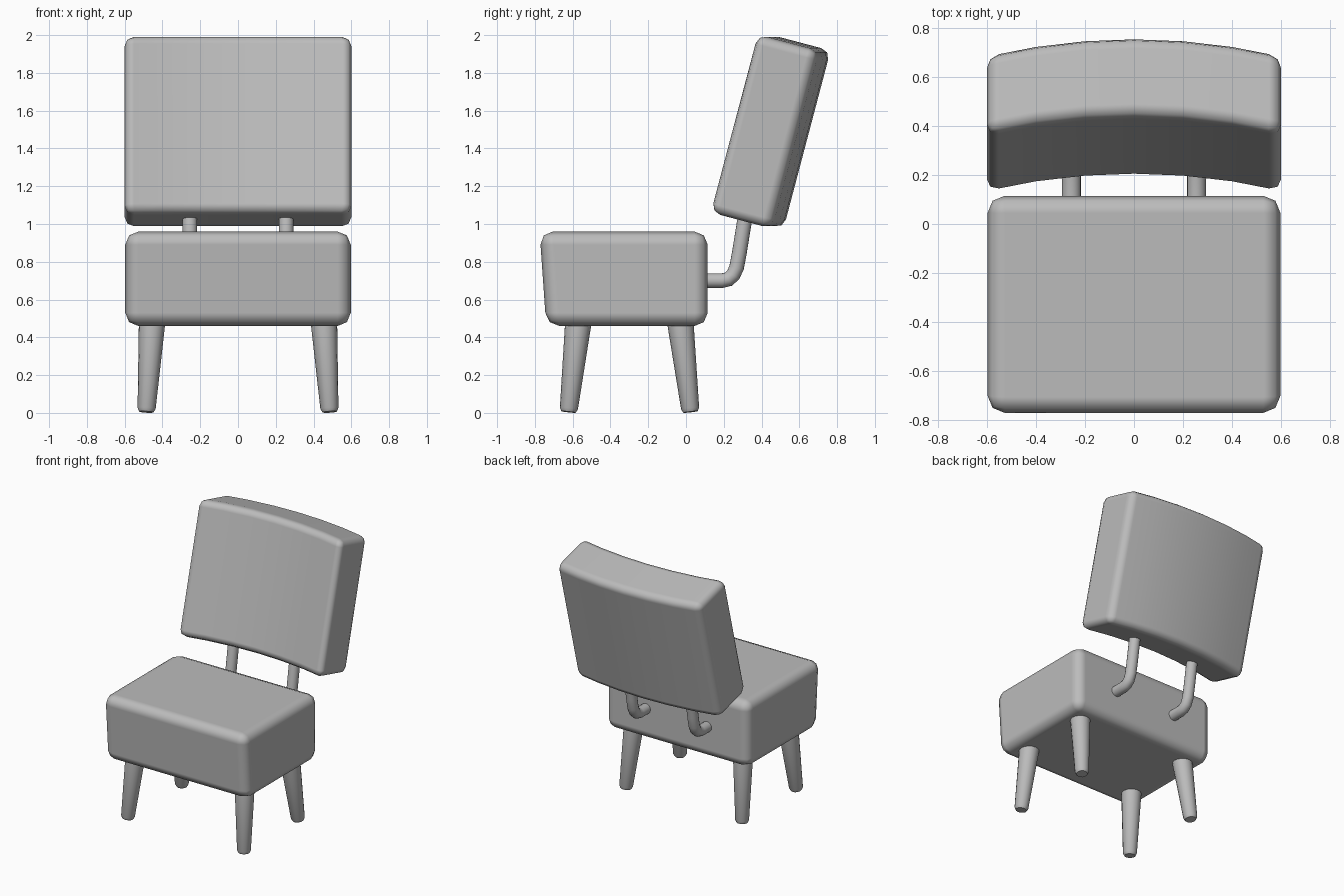
import bpy, bmesh
from math import radians, sin, cos
from mathutils import Vector

if "Cube" in bpy.data.objects:
    bpy.data.objects.remove(bpy.data.objects["Cube"], do_unlink=True)

grey = bpy.data.materials.new("plain_grey")
grey.use_nodes = True
colour = (0.5, 0.5, 0.5, 1)
grey.diffuse_color = colour
grey.node_tree.nodes["Principled BSDF"].inputs["Base Color"].default_value = colour


def finish(name, bm, bevel=0, segments=2):
    """Turn a bmesh into a smooth shaded object with optional rounded edges."""
    bmesh.ops.recalc_face_normals(bm, faces=bm.faces[:])
    mesh = bpy.data.meshes.new(name)
    bm.to_mesh(mesh)
    bm.free()
    mesh.materials.append(grey)
    ob = bpy.data.objects.new(name, mesh)
    bpy.context.collection.objects.link(ob)
    bpy.ops.object.select_all(action='DESELECT')
    ob.select_set(True)
    bpy.context.view_layer.objects.active = ob
    bpy.ops.object.shade_smooth_by_angle(angle=radians(50))
    if bevel:
        mod = ob.modifiers.new("rounded_edges", 'BEVEL')
        mod.width, mod.segments = bevel, segments
        mod.limit_method, mod.angle_limit = 'ANGLE', radians(40)
        mod.harden_normals = True
    return ob


def slab(profile, half_width, steps, sag=0):
    """Sweep a (y, z) outline across x, bowing the ends forward by sag."""
    bm = bmesh.new()
    rings = []
    for i in range(steps + 1):
        u = 2 * i / steps - 1
        rings.append([bm.verts.new((u * half_width, y - sag * u * u, z)) for y, z in profile])
    for a, b in zip(rings, rings[1:]):
        for j in range(len(profile)):
            k = (j + 1) % len(profile)
            bm.faces.new((a[j], a[k], b[k], b[j]))
    bm.faces.new(rings[0])
    bm.faces.new(rings[-1])
    return bm


def tube(path, radii, sides=16):
    """Round tube along a path, with capped ends."""
    bm = bmesh.new()
    pts = [Vector(p) for p in path]
    rings = []
    for i, p in enumerate(pts):
        d = (pts[min(i + 1, len(pts) - 1)] - pts[max(i - 1, 0)]).normalized()
        u = d.cross(Vector((1, 0, 0))).normalized()
        v = d.cross(u)
        ring = []
        for j in range(sides):
            a = radians(360 * j / sides)
            ring.append(bm.verts.new(p + (u * cos(a) + v * sin(a)) * radii[i]))
        rings.append(ring)
    for a, b in zip(rings, rings[1:]):
        for j in range(sides):
            k = (j + 1) % sides
            bm.faces.new((a[j], a[k], b[k], b[j]))
    bm.faces.new(rings[0])
    bm.faces.new(rings[-1])
    return bm


# Seat cushion, with its front leaning slightly outward
finish("seat", slab([(-0.74, 0.46), (0.115, 0.46), (0.115, 0.96), (-0.775, 0.96)], 0.597, 1), 0.07)

# Curved backrest, leaning back
lean = radians(14.8)
corners = [(-0.085, 1.075), (0.25, 1.075), (0.25, 2.05), (-0.085, 2.05)]
outline = [(n * cos(lean) + t * sin(lean), t * cos(lean) - n * sin(lean)) for n, t in corners]
finish("backrest", slab(outline, 0.6, 6, 0.07), 0.05)

bracket = [(0.05, 0.70), (0.19, 0.70), (0.225, 0.708), (0.25, 0.73), (0.268, 0.77),
           (0.283, 0.85), (0.307, 1.0), (0.34, 1.15)]
for side, s in (("left", 1), ("right", -1)):
    # Bent support joining seat and backrest
    finish(side + "_back_support", tube([(s * 0.255, y, z) for y, z in bracket], [0.039] * len(bracket)))
    # Splayed tapering legs with softened feet
    for end, top, foot in (("front", -0.57, -0.622), ("rear", -0.03, 0.024)):
        ends = Vector((s * 0.455, top, 0.48)), Vector((s * 0.485, foot, 0.005))
        path = [ends[0], ends[1].lerp(ends[0], 0.04), ends[1]]
        finish(f"{end}_{side}_leg", tube(path, [0.07, 0.048, 0.038]))
